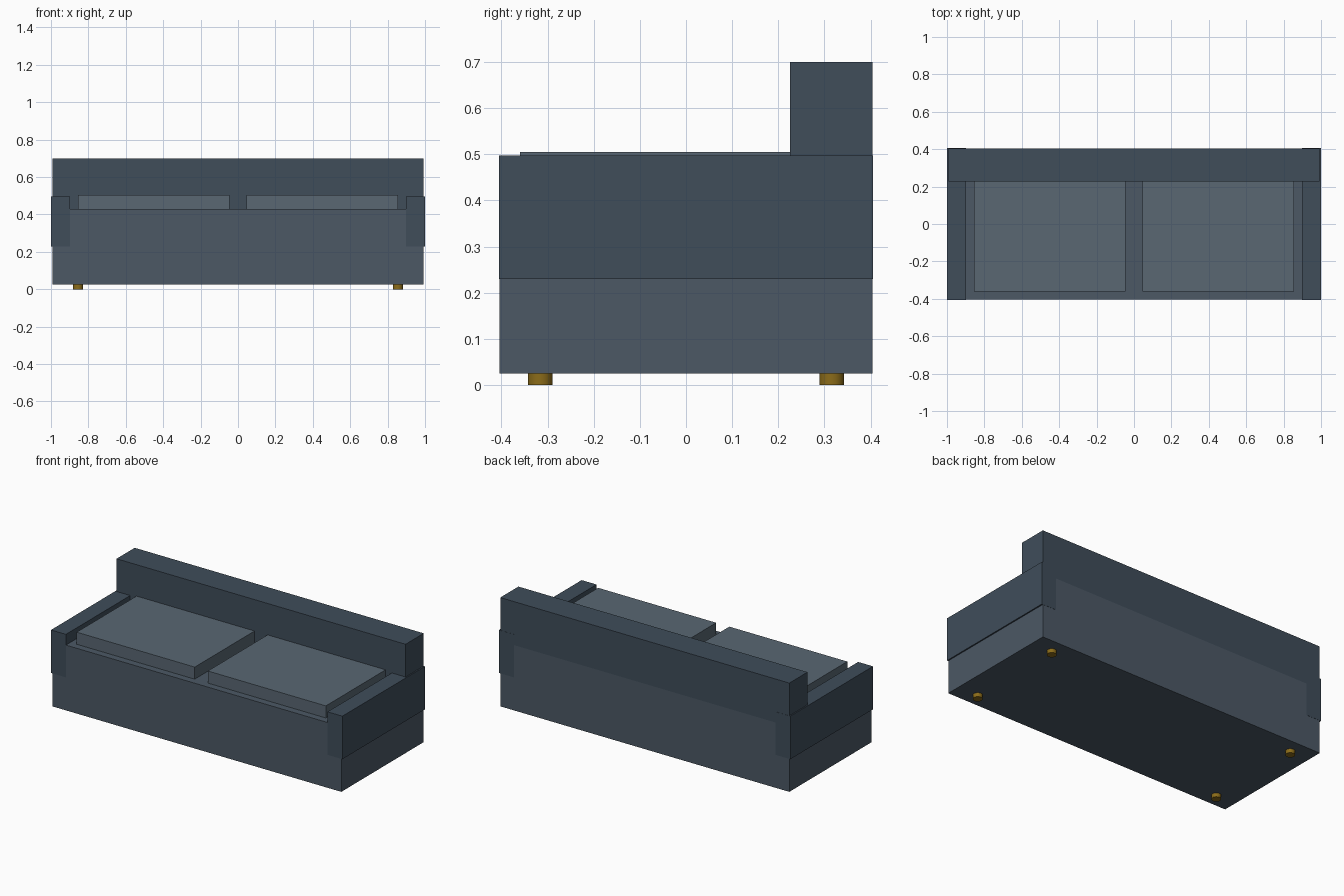
import bpy
import math

if "Cube" in bpy.data.objects:
    bpy.data.objects.remove(bpy.data.objects["Cube"])


def material(name, rgb):
    m = bpy.data.materials.new(name)
    m.diffuse_color = (*rgb, 1)
    m.use_nodes = True
    m.node_tree.nodes["Principled BSDF"].inputs["Base Color"].default_value = m.diffuse_color
    return m


frame_fabric = material("frame_fabric", (0.072, 0.098, 0.130))
trim_fabric = material("trim_fabric", (0.050, 0.074, 0.102))
cushion_fabric = material("cushion_fabric", (0.100, 0.135, 0.170))
brass = material("brass", (0.26, 0.15, 0.01))


def box(name, x, y, z, mat):
    """Box spanning the given (min, max) ranges."""
    bpy.ops.mesh.primitive_cube_add(size=1)
    ob = bpy.context.object
    ob.name = name
    ob.location = [(a + b) / 2 for a, b in (x, y, z)]
    ob.scale = [b - a for a, b in (x, y, z)]
    bpy.ops.object.transform_apply(location=False, rotation=False, scale=True)
    ob.data.materials.append(mat)
    return ob


# Base and backrest
box("base", (-0.992, 0.992), (-0.404, 0.404), (0.025, 0.43), frame_fabric)
box("backrest", (-0.992, 0.992), (0.226, 0.404), (0.43, 0.70), trim_fabric)

for side, s in (("left", -1), ("right", 1)):
    # Armrest, overhanging the base slightly
    box(f"armrest_{side}", sorted((s * 0.898, s * 1.0)), (-0.405, 0.405),
        (0.23, 0.497), trim_fabric)
    # Seat cushion
    box(f"seat_cushion_{side}", sorted((s * 0.045, s * 0.855)), (-0.36, 0.23),
        (0.43, 0.505), cushion_fabric)
    # Front and back feet
    for end, y in (("front", -0.316), ("back", 0.316)):
        bpy.ops.mesh.primitive_cylinder_add(vertices=32, radius=0.027, depth=0.026,
                                            location=(s * 0.855, y, 0.013))
        foot = bpy.context.object
        foot.name = f"{end}_foot_{side}"
        foot.data.materials.append(brass)
        bpy.ops.object.shade_smooth_by_angle(angle=math.radians(30))
